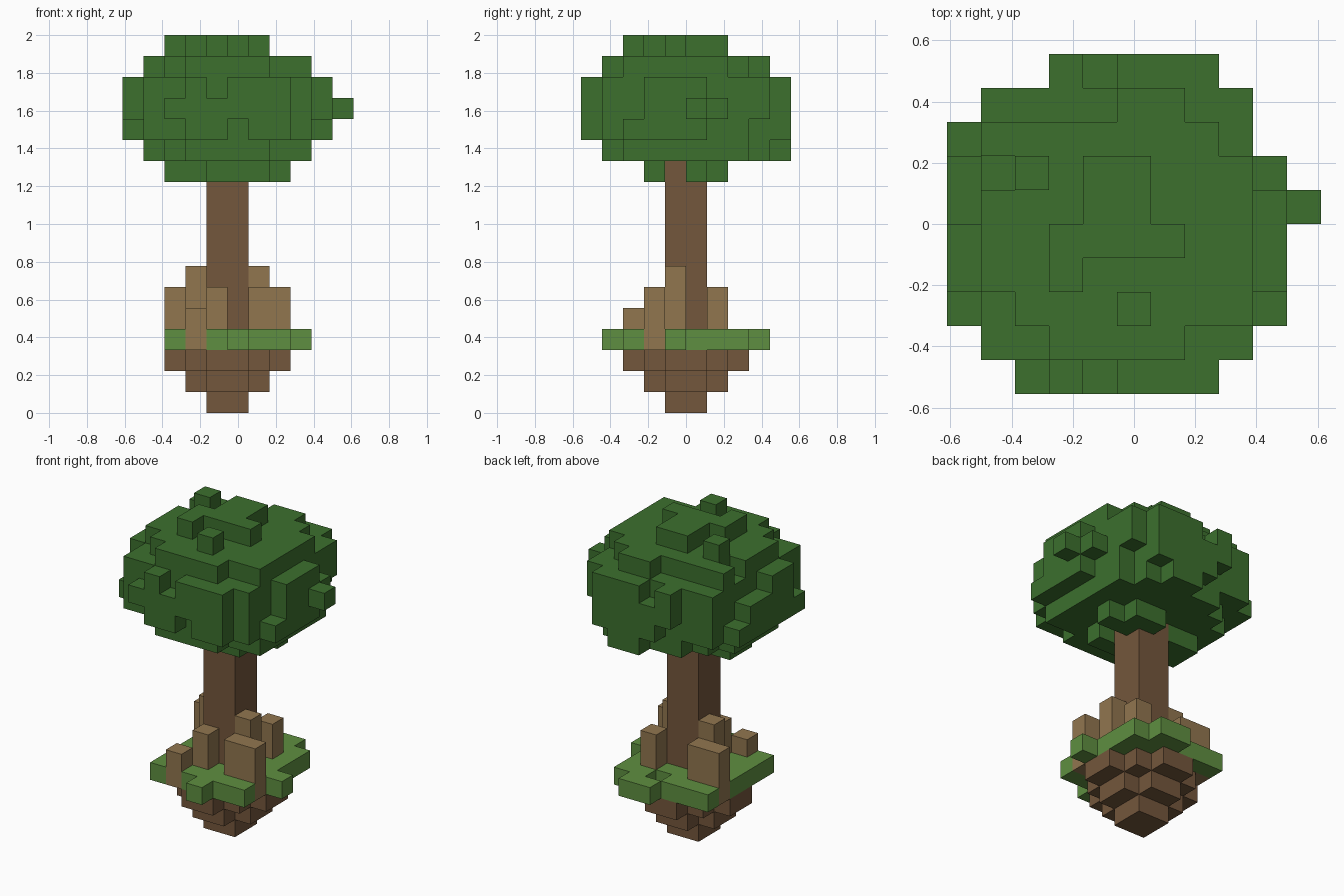
import bpy
import bmesh
from mathutils import Vector

cube = bpy.data.objects.get("Cube")
if cube:
    bpy.data.objects.remove(cube, do_unlink=True)

UNIT = 1 / 9                       # edge length of one block
ORIGIN = Vector((-5.5, -5, 0))     # corner of the block grid
AXES = [Vector(v) for v in ((1, 0, 0), (0, 1, 0), (0, 0, 1))]


def material(name, colour):
    mat = bpy.data.materials.new(name)
    mat.use_nodes = True
    mat.diffuse_color = (*colour, 1)
    mat.node_tree.nodes["Principled BSDF"].inputs["Base Color"].default_value = (*colour, 1)
    return mat


def span(text):
    """Turn 'a-b' (inclusive) or a single value into a range."""
    ends = [int(part) for part in str(text).split("-")]
    return range(ends[0], ends[-1] + 1)


def box(columns, rows, layers):
    """All grid cells of a block, by column (x), row (y) and layer (z)."""
    return {(x, y, z) for x in span(columns) for y in span(rows) for z in span(layers)}


def build(name, cells, mat):
    """One mesh made of the outer faces of a set of grid cells."""
    bm = bmesh.new()
    for cell in cells:
        low = Vector(cell)
        for i, axis in enumerate(AXES):
            u, v = AXES[(i + 1) % 3], AXES[(i + 2) % 3]
            for side in (0, 1):
                step = axis if side else -axis
                if tuple(int(c) for c in low + step) in cells:
                    continue
                base = low + axis * side
                corners = [base, base + u, base + u + v, base + v]
                if not side:
                    corners.reverse()
                bm.faces.new([bm.verts.new((c + ORIGIN) * UNIT) for c in corners])
    bmesh.ops.remove_doubles(bm, verts=bm.verts, dist=UNIT / 100)
    mesh = bpy.data.meshes.new(name)
    bm.to_mesh(mesh)
    bm.free()
    mesh.materials.append(mat)
    obj = bpy.data.objects.new(name, mesh)
    bpy.context.collection.objects.link(obj)
    return obj


leaf_green = material("leaf green", (0.045, 0.160, 0.027))
grass_green = material("grass green", (0.114, 0.275, 0.052))
bark_brown = material("bark brown", (0.174, 0.095, 0.045))
root_tan = material("root tan", (0.283, 0.181, 0.078))

# Trunk, running from the lowest tip up into the crown
trunk = box("4-5", "4-5", "0-11")
build("trunk", trunk, bark_brown)

# Soil: two stepped diamonds hanging under the grass
soil = box("4-5", "3-6", 1) | box("3-6", "4-5", 1)
soil |= box("4-5", "2-7", 2) | box("3-6", "3-6", 2) | box("2-7", "4-5", 2)
build("soil", soil - trunk, bark_brown)

# Roots standing around the trunk
roots = {
    "front_left_root": box("6-7", 3, "3-5"),
    "front_root": box(4, 3, "3-5"),
    "front_right_root": box(3, 2, "3-4"),
    "left_root": box(6, 4, "3-6"),
    "back_left_root": box(6, 6, "3-5"),
    "right_root": box(3, 5, "3-6"),
    "back_right_root": box("2-3", 6, "3-5"),
}
for name, cells in roots.items():
    build(name, cells, root_tan)

# Grass slab with ragged edges, fitted around trunk and roots
grass = box("2-7", "2-7", 3) - box(5, 7, 3)
grass |= box(5, 1, 3) | box(8, 4, 3) | box("5-6", 8, 3)
build("grass", grass - trunk - set().union(*roots.values()), grass_green)

# Crown: wide middle
crown = box("1-8", "1-8", "13-15") - box(8, 8, 13)
# front bulge with notches
crown |= box("2-7", 0, 14) | box("3-7", 0, 13) | box("3-7", 0, 15)
crown -= box(5, 0, 13) | box(4, 0, 15)
# back bulge
crown |= box("4-7", 9, 13) | box("3-7", 9, "14-15")
crown -= box(4, 9, 15)
# left bulge with a single twig block
crown |= box(9, "2-5", 13) | box(9, "3-6", 14) | box(9, "3-5", 15) | box(10, 5, 14)
# right bulge
crown |= box(0, "2-7", 13) | box(0, "3-6", 14) | box(0, "3-4", 15)
# underside
crown |= box("1-8", "3-6", 12) | box("2-8", "2-7", 12) | box("3-6", 1, 12)
crown |= box("3-7", 8, 12) | box("5-6", 9, 12)
crown |= box("4-6", 3, 11) | box("2-3", "4-5", 11) | box("6-7", 5, 11) | box("5-6", 6, 11)
# upper step
crown |= box("1-8", "3-6", 16) | box("2-8", 2, 16) | box("3-6", 1, 16)
crown |= box("1-7", 7, 16) | box("5-6", 8, 16)
crown -= box(1, 6, 16)
# loose blocks on top
crown |= box("4-5", "5-6", 17) | box("3-6", 4, 17) | box(3, 3, 17)
crown |= box(5, 2, 17) | box(2, 6, 17)
build("crown", crown - trunk, leaf_green)
